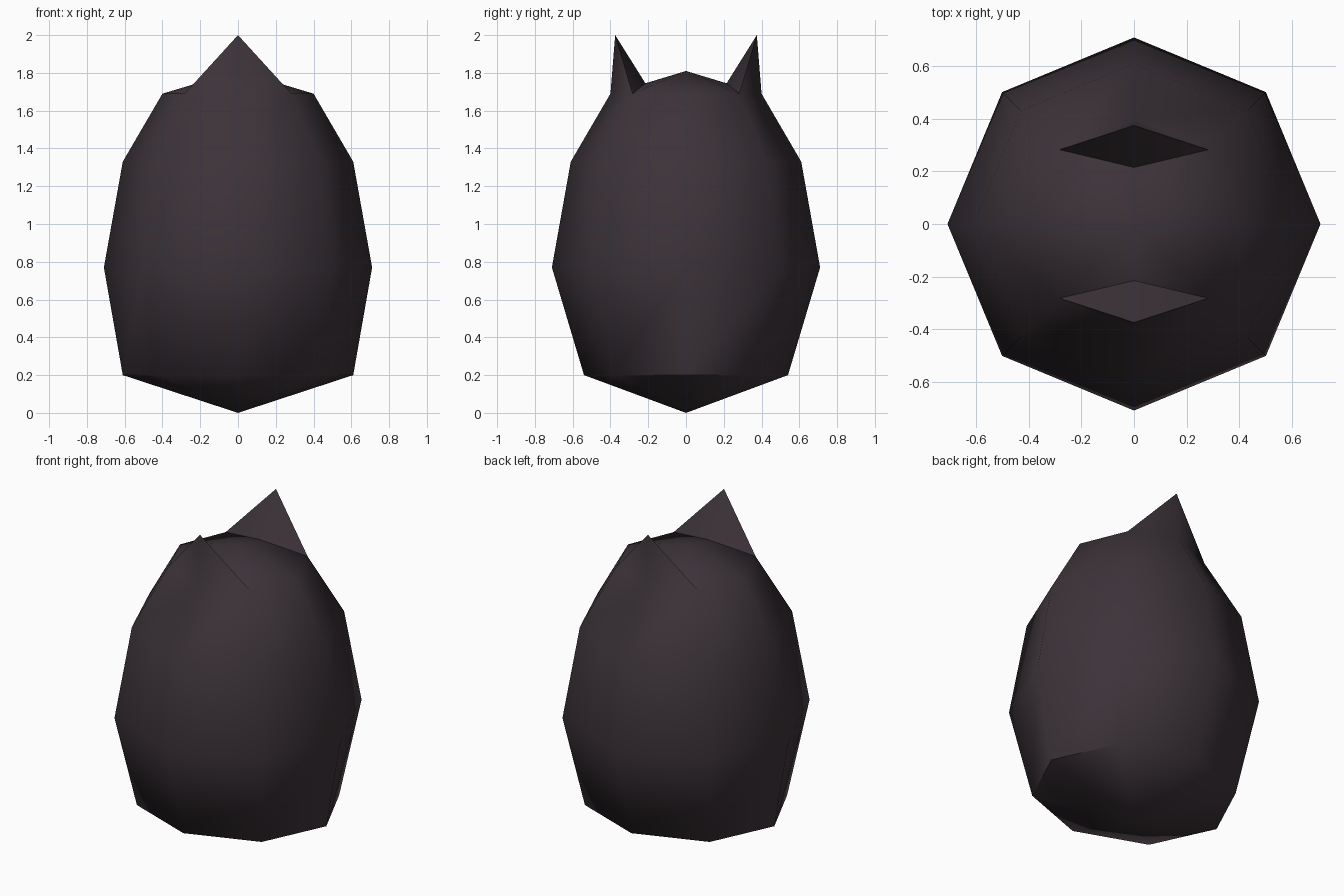
import bpy, bmesh, math

if "Cube" in bpy.data.objects:
    bpy.data.objects.remove(bpy.data.objects["Cube"])

# Single dark colour
mat = bpy.data.materials.new("dark plum")
mat.diffuse_color = (0.045, 0.033, 0.041, 1)
mat.use_nodes = True
mat.node_tree.nodes["Principled BSDF"].inputs["Base Color"].default_value = mat.diffuse_color

bm = bmesh.new()
SIDES = 8


def ring(z, rx, ry):
    return [bm.verts.new((rx * math.cos(math.tau * i / SIDES),
                          ry * math.sin(math.tau * i / SIDES), z))
            for i in range(SIDES)]


# Egg-shaped body: octagonal rings, slightly narrower front to back at the base
rings = [ring(*p) for p in ((0.2, 0.61, 0.54), (0.77, 0.71, 0.71),
                            (1.33, 0.61, 0.61), (1.69, 0.40, 0.40))]
for a, b in zip(rings, rings[1:]):
    for i in range(SIDES):
        j = (i + 1) % SIDES
        bm.faces.new((a[i], a[j], b[j], b[i]))

# Shallow pointed underside
foot = bm.verts.new((0, 0, 0))
for i in range(SIDES):
    bm.faces.new((rings[0][(i + 1) % SIDES], rings[0][i], foot))

# Crown sides, facing +x and -x
crown, rim = bm.verts.new((0, 0, 1.81)), rings[-1]
for i in (0, 3, 4, 7):
    bm.faces.new((rim[i], rim[(i + 1) % SIDES], crown))

# Pointed ears growing from the rim at back and front
for k, s in ((2, 1), (6, -1)):
    right, mid, left = rim[k - 1], rim[k], rim[k + 1]
    tip = bm.verts.new((0, 0.375 * s, 2.0))
    inner = bm.verts.new((0, 0.215 * s, 1.745))
    for tri in ((right, mid, tip), (mid, left, tip),
                (tip, left, inner), (right, tip, inner),
                (right, inner, crown), (inner, left, crown)):
        bm.faces.new(tri)

bmesh.ops.recalc_face_normals(bm, faces=bm.faces)
mesh = bpy.data.meshes.new("eared_body")
bm.to_mesh(mesh)
bm.free()
mesh.materials.append(mat)
body = bpy.data.objects.new("eared_body", mesh)
bpy.context.collection.objects.link(body)

# Smooth sides, crisp base rim and ear edges
bpy.context.view_layer.objects.active = body
body.select_set(True)
bpy.ops.object.shade_smooth_by_angle(angle=math.radians(55))
